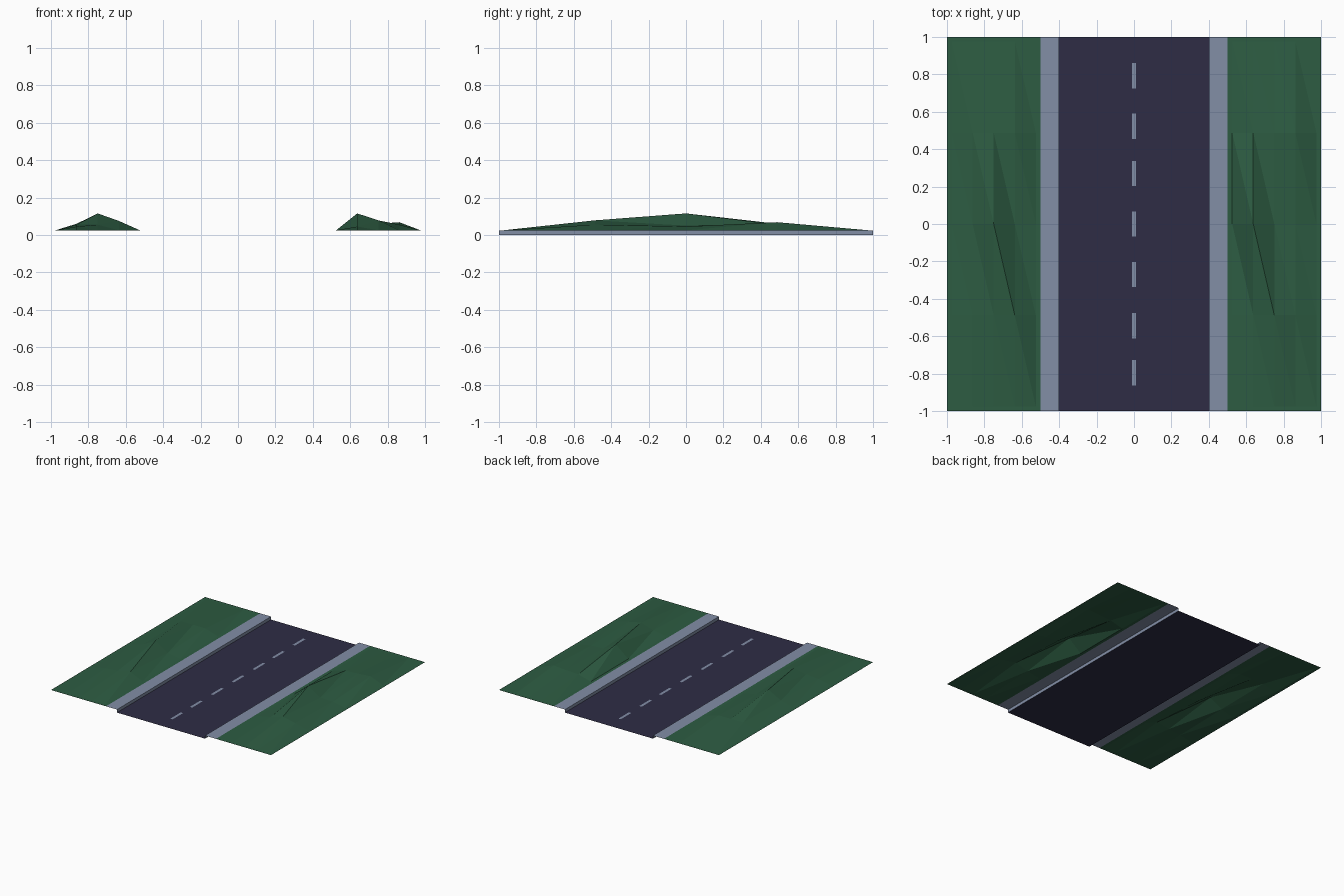
import bpy

if "Cube" in bpy.data.objects:
    bpy.data.objects.remove(bpy.data.objects["Cube"])


def material(name, rgb):
    m = bpy.data.materials.new(name)
    lin = [(c / 255 / 12.92) if c < 11 else ((c / 255 + 0.055) / 1.055) ** 2.4 for c in rgb]
    m.diffuse_color = (*lin, 1)
    m.use_nodes = True
    m.node_tree.nodes["Principled BSDF"].inputs["Base Color"].default_value = m.diffuse_color
    return m


ASPHALT = material("dark asphalt", (46, 44, 69))
KERB = material("pale kerb grey", (130, 142, 166))
GRASS = material("grass green", (45, 92, 66))


def sheet(name, verts, faces, mat):
    me = bpy.data.meshes.new(name)
    me.from_pydata(verts, [], faces)
    me.materials.append(mat)
    ob = bpy.data.objects.new(name, me)
    bpy.context.collection.objects.link(ob)
    return ob


def plate(name, x0, x1, y0, y1, z, mat):
    return sheet(name, [(x0, y0, z), (x1, y0, z), (x1, y1, z), (x0, y1, z)],
                 [(0, 1, 2, 3)], mat)


TOP = 0.025

# Road surface and centre dashes
plate("road_surface", -0.4, 0.4, -1, 1, 0, ASPHALT)
for i, y in enumerate((-0.795, -0.543, -0.27, 0, 0.27, 0.523, 0.793)):
    plate(f"centre_dash_{i + 1}", -0.011, 0.011, y - 0.068, y + 0.068, 0.002, KERB)

# Kerbs: inner riser and flat top, open below like the road sheet
for side, label in ((-1, "left"), (1, "right")):
    prof = [(0.4, 0), (0.4, TOP), (0.5, TOP)]
    v = [(side * x, y, z) for x, z in prof for y in (-1, 1)]
    f = [(0, 1, 3, 2), (2, 3, 5, 4)]
    if side > 0:
        f = [q[::-1] for q in f]
    # faces wound so risers face the road and tops face up
    f = [q[::-1] for q in f]
    sheet(f"{label}_kerb", v, [q[::-1] for q in f], KERB)


# Grass verges: flat border with a bumpy 3 x 3 interior, diagonals running down-right
def verge(name, x0, bumps):
    xs = [x0 + d for d in (0, 0.025, 0.1375, 0.25, 0.3625, 0.475, 0.5)]
    ys = [-1, -0.975, -0.4875, 0, 0.4875, 0.975, 1]
    v, f = [], []
    for j, y in enumerate(ys):
        for i, x in enumerate(xs):
            inner = 2 <= i <= 4 and 2 <= j <= 4
            v.append((x, y, bumps[j - 2][i - 2] if inner else TOP))
    for j in range(6):
        for i in range(6):
            a = j * 7 + i
            f += [(a, a + 1, a + 7), (a + 1, a + 8, a + 7)]
    sheet(name, v, f, GRASS)


# Bump heights, rows from front to back, columns left to right
verge("left_verge", -1, [(0.045, 0.055, 0.075), (0.055, 0.115, 0.045), (0.06, 0.06, 0.06)])
verge("right_verge", 0.5, [(0.045, 0.078, 0.055), (0.115, 0.05, 0.045), (0.055, 0.06, 0.068)])
